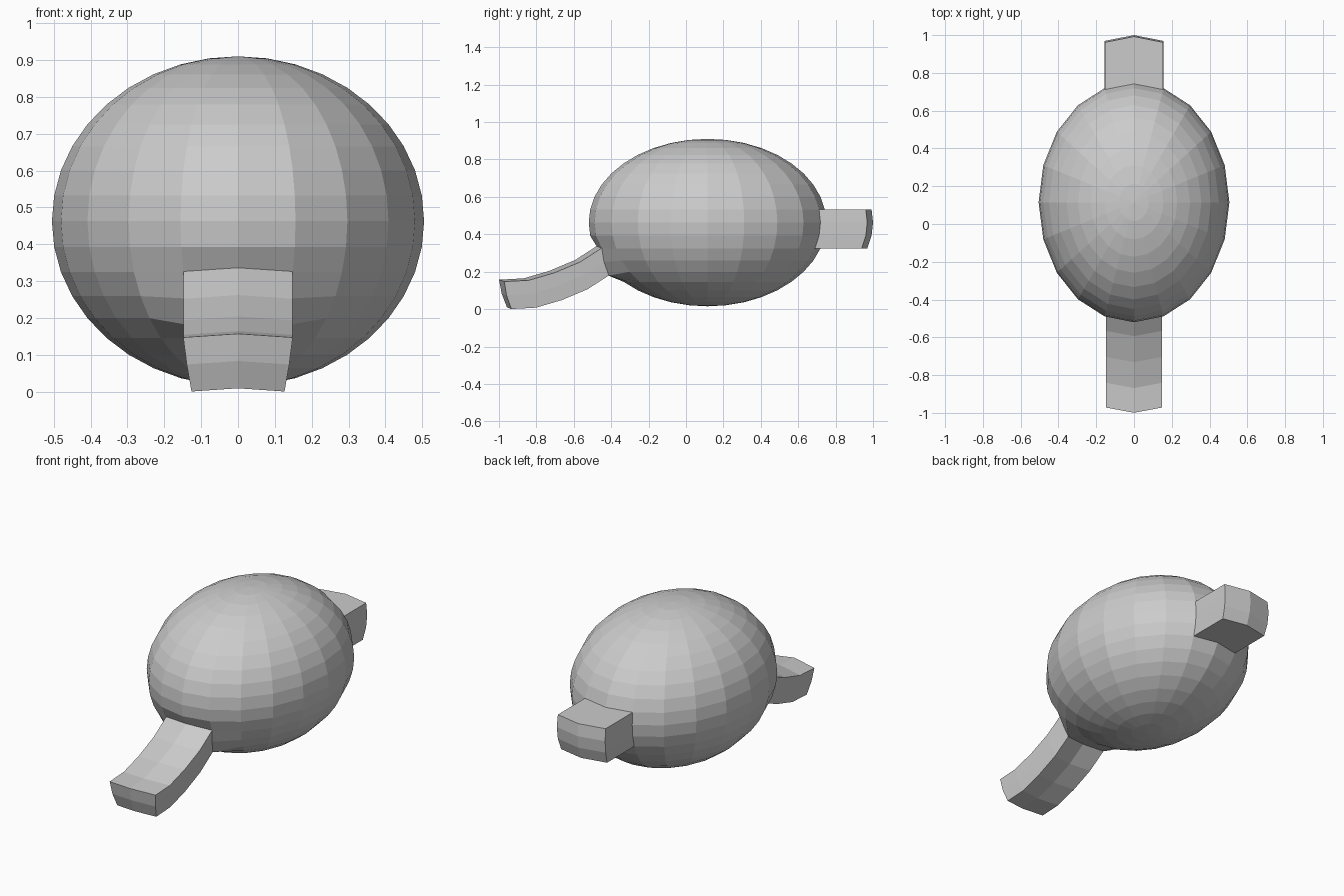
import bpy, bmesh
from math import radians, sin
from mathutils import Vector, Matrix

if "Cube" in bpy.data.objects:
    bpy.data.objects.remove(bpy.data.objects["Cube"])

CENTRE = Vector((0, 0.115, 0.4625))
RADII = Vector((0.505, 0.635, 0.4475))

bm = bmesh.new()

# Body: faceted ellipsoid
bmesh.ops.create_uvsphere(bm, u_segments=20, v_segments=20, radius=1)
bmesh.ops.scale(bm, vec=RADII, verts=bm.verts)
bmesh.ops.translate(bm, vec=CENTRE, verts=bm.verts)


def patch(side, low, high):
    """Faces of the two middle columns between two latitudes, front (-1) or back (+1)."""
    z0, z1 = (CENTRE.z + RADII.z * sin(radians(a)) for a in (low, high))
    found = []
    for f in bm.faces:
        c = f.calc_center_median()
        if abs(c.x) < 0.1 and (c.y - CENTRE.y) * side > 0 and z0 < c.z < z1:
            found.append(f)
    return found


def verts_of(faces):
    return list({v for f in faces for v in f.verts})


def extrude(faces, offset):
    geom = bmesh.ops.extrude_face_region(bm, geom=faces)["geom"]
    old = [f for f in faces if f.is_valid]
    if old:
        bmesh.ops.delete(bm, geom=old, context='FACES')
    new = [g for g in geom if isinstance(g, bmesh.types.BMFace)]
    bmesh.ops.translate(bm, vec=offset, verts=verts_of(new))
    return new


# Rear stub: straight extrusion
extrude(patch(1, -18, 9), Vector((0, 0.25, 0)))

# Front limb: tilt the patch, then extrude it along a drooping path
faces = patch(-1, -36, -18)
pivot = Vector((0, -0.451, 0.259))
bmesh.ops.rotate(bm, cent=pivot, matrix=Matrix.Rotation(radians(-20), 3, 'X'),
                 verts=verts_of(faces))
path = [(-0.465, 0.262), (-0.58, 0.188), (-0.718, 0.13), (-0.855, 0.09), (-0.986, 0.083)]
points = [Vector((0, y, z)) for y, z in path]
bmesh.ops.translate(bm, vec=points[0] - pivot, verts=verts_of(faces))
for a, b in zip(points, points[1:]):
    faces = extrude(faces, b - a)

bmesh.ops.recalc_face_normals(bm, faces=bm.faces)
mesh = bpy.data.meshes.new("body")
bm.to_mesh(mesh)
bm.free()
body = bpy.data.objects.new("body", mesh)
bpy.context.collection.objects.link(body)
